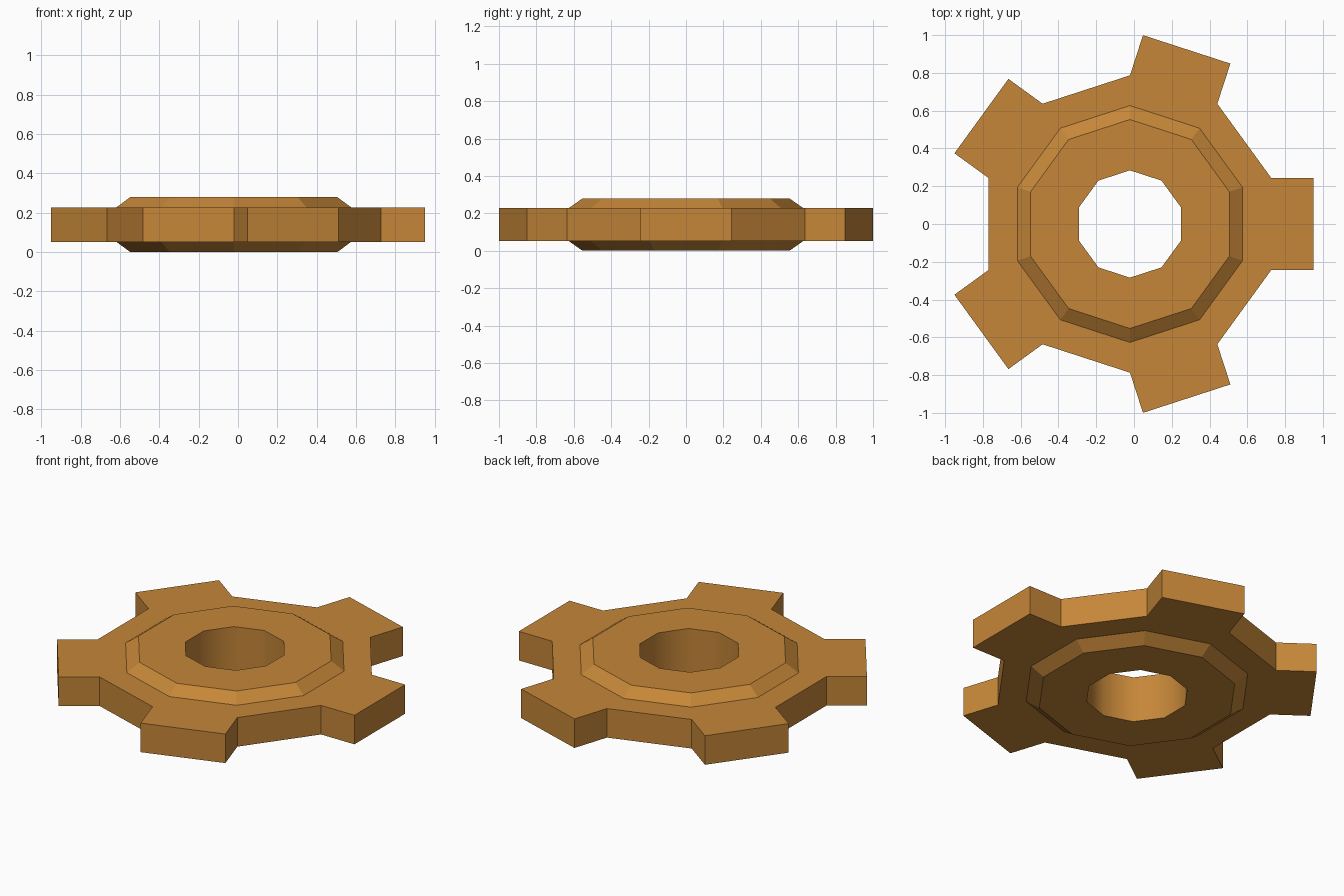
import bpy, bmesh
from math import cos, sin, pi, radians

if "Cube" in bpy.data.objects:
    bpy.data.objects.remove(bpy.data.objects["Cube"])

CX = -0.0214          # gear axis offset so the bounds are centred
N = 10
Z = (0.0, 0.052, 0.228, 0.28)
ROOT, TIP = 0.787, 0.972

bm = bmesh.new()


def ring(r, z):
    return [bm.verts.new((CX + r * cos(radians(18 + 36 * i)),
                          r * sin(radians(18 + 36 * i)), z)) for i in range(N)]


def bridge(a, b, smooth=False):
    for i in range(N):
        j = (i + 1) % N
        bm.faces.new((a[i], a[j], b[j], b[i])).smooth = smooth


# raised ten-sided hub with bevelled rim, bottom then top, and plate faces
rings = {}
for side, z_hub, z_plate in (("low", Z[0], Z[1]), ("high", Z[3], Z[2])):
    bore, flat = ring(0.284, z_hub), ring(0.553, z_hub)
    foot, edge = ring(0.627, z_plate), ring(ROOT, z_plate)
    bridge(bore, flat)
    bridge(flat, foot)
    bridge(foot, edge)
    rings[side] = (bore, edge)

# smooth bore wall
bridge(rings["low"][0], rings["high"][0], True)

# outer wall: plain side and square tooth alternate
lo, hi = rings["low"][1], rings["high"][1]
half = ROOT * sin(radians(18))
for i in range(N):
    j = (i + 1) % N
    if i % 2 == 0:
        bm.faces.new((lo[i], lo[j], hi[j], hi[i]))
        continue
    a = radians(36 * (i + 1))

    def tip(s, z):
        return bm.verts.new((CX + TIP * cos(a) - s * half * sin(a),
                             TIP * sin(a) + s * half * cos(a), z))

    l0, l1 = tip(-1, Z[1]), tip(1, Z[1])
    h0, h1 = tip(-1, Z[2]), tip(1, Z[2])
    bm.faces.new((lo[i], l0, l1, lo[j]))
    bm.faces.new((hi[i], h0, h1, hi[j]))
    bm.faces.new((lo[i], l0, h0, hi[i]))
    bm.faces.new((lo[j], l1, h1, hi[j]))
    bm.faces.new((l0, l1, h1, h0))

bmesh.ops.recalc_face_normals(bm, faces=bm.faces)
mesh = bpy.data.meshes.new("gear_wheel")
bm.to_mesh(mesh)
bm.free()
gear = bpy.data.objects.new("gear_wheel", mesh)
bpy.context.collection.objects.link(gear)

# bronze colour
mat = bpy.data.materials.new("bronze")
mat.diffuse_color = (0.56, 0.24, 0.04, 1)
mat.use_nodes = True
mat.node_tree.nodes["Principled BSDF"].inputs["Base Color"].default_value = mat.diffuse_color
mesh.materials.append(mat)
